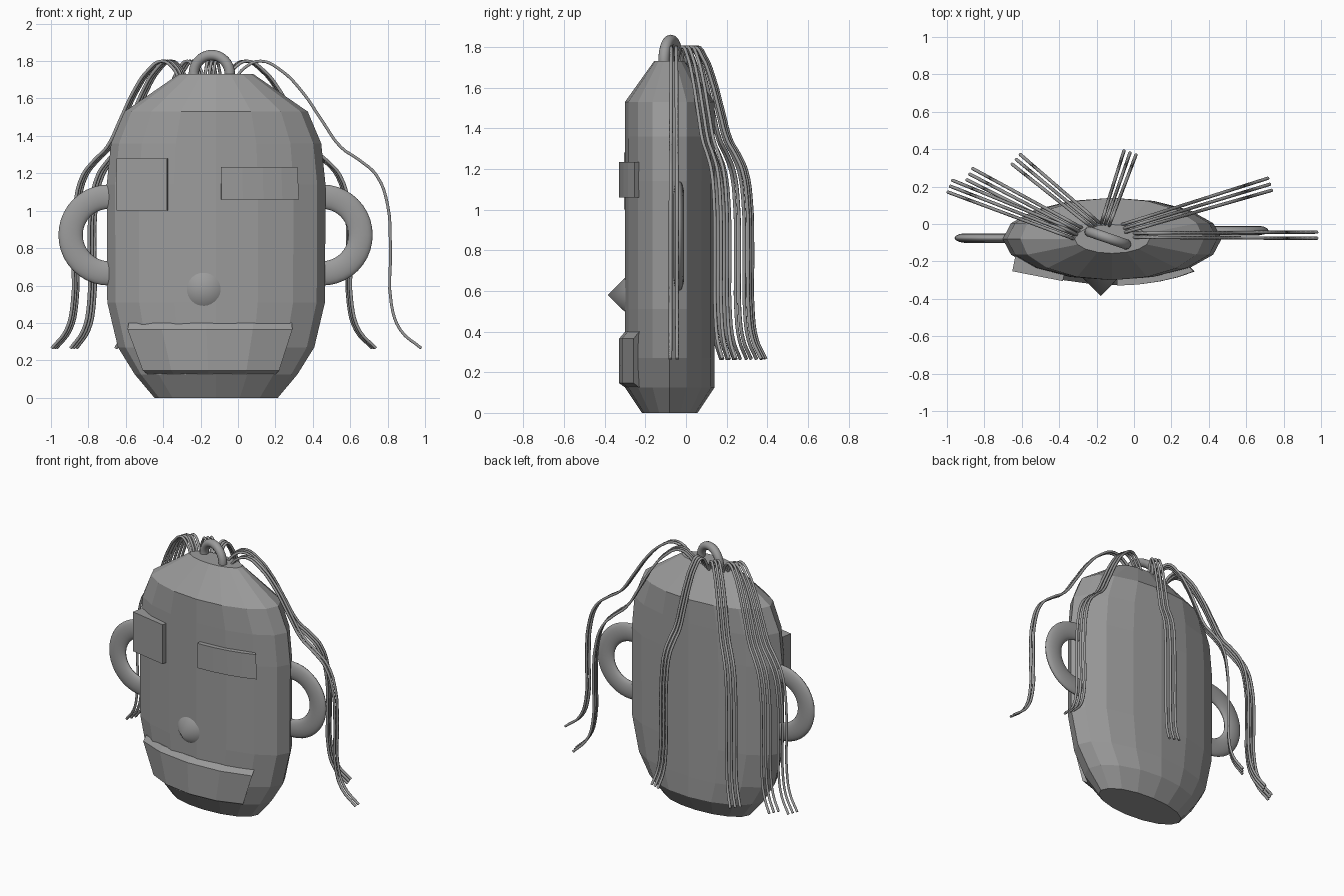
import bpy, bmesh
from math import sin, cos, acos, pi, radians, atan2, hypot
from mathutils import Vector

cube = bpy.data.objects.get("Cube")
if cube:
    bpy.data.objects.remove(cube)

clay = bpy.data.materials.new("grey_clay")
clay.use_nodes = True
GREY = (0.33, 0.33, 0.33, 1)
clay.diffuse_color = GREY
clay.node_tree.nodes["Principled BSDF"].inputs["Base Color"].default_value = GREY

CX, CY = -0.117, -0.08
# Head rings: height, half width, half depth
RINGS = [(0, .33, .137), (.125, .435, .22), (.27, .525, .22), (.51, .582, .22),
         (1.14, .585, .22), (1.36, .562, .22), (1.53, .49, .22), (1.73, .2, .077)]


def loft(name, loops):
    """Skin a row of closed loops and cap both ends."""
    bm = bmesh.new()
    rows = [[bm.verts.new(p) for p in loop] for loop in loops]
    n = len(rows[0])
    for a, b in zip(rows, rows[1:]):
        for i in range(n):
            j = (i + 1) % n
            bm.faces.new((a[i], a[j], b[j], b[i]))
    bm.faces.new(rows[0])
    bm.faces.new(rows[-1])
    bmesh.ops.recalc_face_normals(bm, faces=bm.faces)
    mesh = bpy.data.meshes.new(name)
    bm.to_mesh(mesh)
    bm.free()
    obj = bpy.data.objects.new(name, mesh)
    bpy.context.collection.objects.link(obj)
    mesh.materials.append(clay)
    return obj


def head_point(angle, z, offset=0):
    """Point on the head surface; angle runs from +x towards the back."""
    for (z0, w0, d0), (z1, w1, d1) in zip(RINGS, RINGS[1:]):
        if z <= z1:
            t = (z - z0) / (z1 - z0)
            w, d = w0 + t * (w1 - w0), d0 + t * (d1 - d0)
            break
    return (CX + (w + offset) * cos(angle), CY + (d + offset) * sin(angle), z)


def plate(name, left, right, low, high, depth, taper=0, columns=4):
    """Curved slab on the front of the head, between two width fractions."""
    loops = []
    for i in range(columns + 1):
        t = i / columns
        a = -acos(left) + t * (acos(left) - acos(right))
        front = a + taper * (1 - 2 * t)
        loops.append([head_point(a, low, -.03), head_point(a, low),
                      head_point(front, low + taper * .6, depth),
                      head_point(front, high - taper, depth),
                      head_point(a, high), head_point(a, high, -.03)])
    return loft(name, loops)


def finish(name, smooth=True):
    obj = bpy.context.object
    obj.name = name
    obj.data.materials.append(clay)
    if smooth:
        bpy.ops.object.shade_smooth_by_angle(angle=radians(50))
    return obj


def ring(name, loc, major, minor, flat=1, turn=0):
    """Upright ring, optionally thinned front to back."""
    bpy.ops.mesh.primitive_torus_add(location=loc, rotation=(pi / 2, 0, turn),
                                     major_radius=major, minor_radius=minor,
                                     major_segments=40, minor_segments=14)
    bpy.context.object.scale.z = flat
    return finish(name)


# Head shell
loft("head", [[head_point(i * pi / 8, z) for i in range(16)] for z, w, d in RINGS])

# Face: mouth, left eye, right eye block, nose
plate("mouth", -.84, .73, .125, .4, .03, taper=.035)
plate("left_eye", .045, .72, 1.06, 1.235, .03)
bpy.ops.mesh.primitive_cube_add(size=1, location=(-.505, -.225, 1.14),
                                rotation=(0, 0, radians(-11)))
bpy.context.object.scale = (.275, .11, .28)
finish("right_eye", smooth=False)
bpy.ops.mesh.primitive_cone_add(vertices=32, radius1=.128, depth=.13,
                                location=(-.178, -.32, .58), rotation=(pi / 2, 0, 0))
finish("nose")

# Ears and hanging loop
ring("left_ear", (.45, -.035, .87), .205, .065, .4)
ring("right_ear", (-.69, -.075, .87), .205, .065, .4)
ring("hanging_loop", (-.14, -.075, 1.73), .102, .028, turn=radians(-19))

# Hair: one falling profile (reach, height), scaled out towards each tip
FALL = [(0, 1.71), (.04, 1.76), (.13, 1.8), (.24, 1.75), (.35, 1.64), (.46, 1.48),
        (.56, 1.34), (.66, 1.27), (.75, 1.19), (.81, 1.03), (.825, .8),
        (.83, .5), (.88, .36), (.99, .265)]
# Root x, y; tip x, y; strand count
LOCKS = [(-.31, -.06, -.99, .205, 3), (-.29, -.04, -.885, .27, 3),
         (-.2, -.01, -.635, .35, 3), (-.155, -.005, -.02, .385, 3),
         (-.06, -.025, .735, .215, 3), (-.01, -.06, .99, -.06, 2)]


def lock(name, x0, y0, x1, y1, count):
    root, tip = Vector((x0, y0, 0)), Vector((x1, y1, 0))
    out = tip - root
    side = Vector((-out.y, out.x, 0)).normalized()
    data = bpy.data.curves.new(name, "CURVE")
    data.dimensions = "3D"
    data.bevel_depth = .009
    data.bevel_resolution = 1
    data.resolution_u = 4
    data.use_fill_caps = True
    for k in range(count):
        s = k - (count - 1) / 2
        spline = data.splines.new("BEZIER")
        spline.bezier_points.add(len(FALL) - 1)
        for point, (reach, z) in zip(spline.bezier_points, FALL):
            pos = root + out * reach + side * s * (.022 + .012 * reach)
            point.co = (pos.x, pos.y, z)
            point.handle_left_type = point.handle_right_type = "AUTO"
    obj = bpy.data.objects.new(name, data)
    bpy.context.collection.objects.link(obj)
    data.materials.append(clay)


for i, spec in enumerate(LOCKS):
    lock(f"hair_lock_{i + 1}", *spec)
